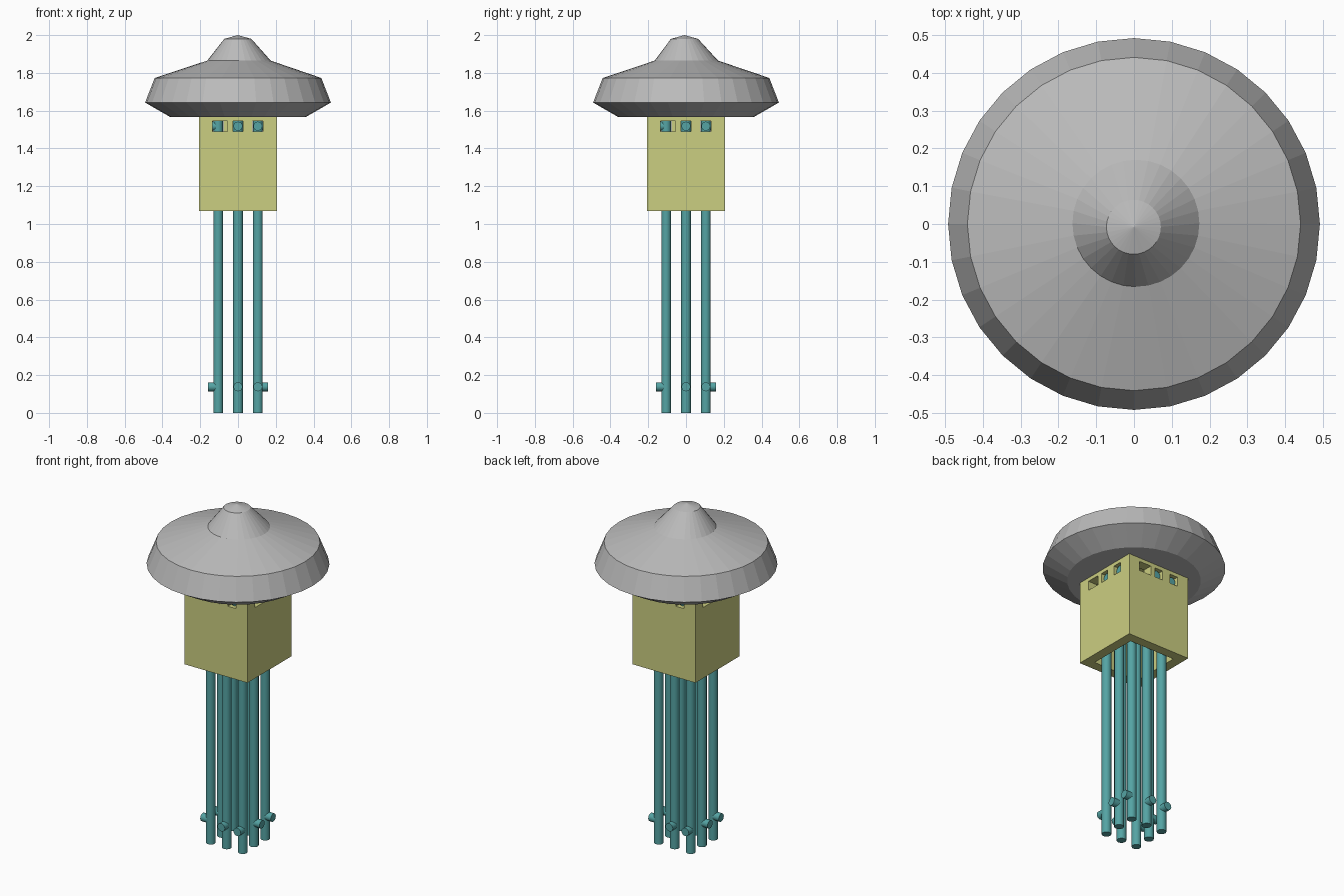
import bpy, bmesh, math
from mathutils import Matrix, Vector

if "Cube" in bpy.data.objects:
    bpy.data.objects.remove(bpy.data.objects["Cube"])


def material(name, rgb):
    m = bpy.data.materials.new(name)
    m.diffuse_color = (*rgb, 1)
    m.use_nodes = True
    m.node_tree.nodes["Principled BSDF"].inputs["Base Color"].default_value = m.diffuse_color
    return m


GREY = material("cap grey", (0.50, 0.50, 0.50))
YELLOW = material("housing yellow", (0.60, 0.62, 0.22))
TEAL = material("pipe teal", (0.09, 0.37, 0.37))


def finish(name, bm, mat):
    bmesh.ops.recalc_face_normals(bm, faces=bm.faces)
    me = bpy.data.meshes.new(name)
    bm.to_mesh(me)
    bm.free()
    ob = bpy.data.objects.new(name, me)
    bpy.context.collection.objects.link(ob)
    if mat:
        me.materials.append(mat)
    return ob


def activate(ob):
    bpy.ops.object.select_all(action='DESELECT')
    ob.select_set(True)
    bpy.context.view_layer.objects.active = ob


def add_box(bm, lo, hi, spin=0):
    lo, hi = Vector(lo), Vector(hi)
    mat = (Matrix.Rotation(spin, 4, 'Z') @ Matrix.Translation((lo + hi) / 2)
           @ Matrix.Diagonal((*(hi - lo), 1)))
    bmesh.ops.create_cube(bm, size=1, matrix=mat)


def add_tube(bm, a, b, r):
    a, b = Vector(a), Vector(b)
    rot = (b - a).to_track_quat('Z', 'Y').to_matrix().to_4x4()
    bmesh.ops.create_cone(bm, cap_ends=True, segments=16, radius1=r, radius2=r,
                          depth=(b - a).length,
                          matrix=Matrix.Translation((a + b) / 2) @ rot)


# Cap: faceted rings (centre x, centre y, radius, height) closed by an apex
RINGS = [(0, 0, 0.36, 1.567), (0, 0, 0.492, 1.643), (0, 0, 0.441, 1.773),
         (0.005, 0.002, 0.168, 1.865), (-0.001, -0.008, 0.072, 1.98)]
N = 32
bm = bmesh.new()
loops = [[bm.verts.new((cx + r * math.cos(2 * math.pi * i / N),
                        cy + r * math.sin(2 * math.pi * i / N), z))
          for i in range(N)] for cx, cy, r, z in RINGS]
bm.faces.new(loops[0])
for a, b in zip(loops, loops[1:]):
    for i in range(N):
        j = (i + 1) % N
        bm.faces.new((a[i], a[j], b[j], b[i]))
apex = bm.verts.new((-0.001, -0.008, 2.0))
for i in range(N):
    bm.faces.new((loops[-1][i], loops[-1][(i + 1) % N], apex))
finish("cap", bm, GREY)

# Housing: open-bottomed square shell with three windows on each side
W, T = 0.207, 0.15
bm = bmesh.new()
add_box(bm, (-W, -W, 1.07), (W, W, 1.57))
housing = finish("housing", bm, YELLOW)


def cut(target, cutter):
    mod = target.modifiers.new("cut", 'BOOLEAN')
    mod.operation = 'DIFFERENCE'
    mod.solver = 'EXACT'
    mod.object = cutter
    activate(target)
    bpy.ops.object.modifier_apply(modifier=mod.name)
    bpy.data.objects.remove(cutter)


bm = bmesh.new()
add_box(bm, (-T, -T, 1.0), (T, T, 1.56))
cut(housing, finish("inside_cutter", bm, YELLOW))
bm = bmesh.new()
for k in range(4):
    for x0, x1 in ((-0.135, -0.055), (-0.027, 0.027), (0.078, 0.132)):
        add_box(bm, (x0, -0.25, 1.49), (x1, -0.14, 1.546), k * math.pi / 2)
cut(housing, finish("window_cutter", bm, YELLOW))

# Pipes: ring of eight, each with a short outlet near the bottom and the top
P = 0.105
for k in range(4):
    turn = Matrix.Rotation(k * math.pi / 2, 3, 'Z')
    for label, x in (("middle", 0), ("corner", P)):
        bm = bmesh.new()
        add_tube(bm, turn @ Vector((x, -P, 0)), turn @ Vector((x, -P, 1.565)), 0.026)
        pipe = finish(f"{label}_pipe_{k + 1}", bm, TEAL)
        bm = bmesh.new()
        for z, end in ((0.138, 0.158), (1.518, 0.19)):
            add_tube(bm, turn @ Vector((x, -P, z)), turn @ Vector((x, -end, z)), 0.024)
        outlets = finish(f"{label}_outlets_{k + 1}", bm, TEAL)
        for ob in (pipe, outlets):
            activate(ob)
            bpy.ops.object.shade_smooth_by_angle(angle=math.radians(35))
